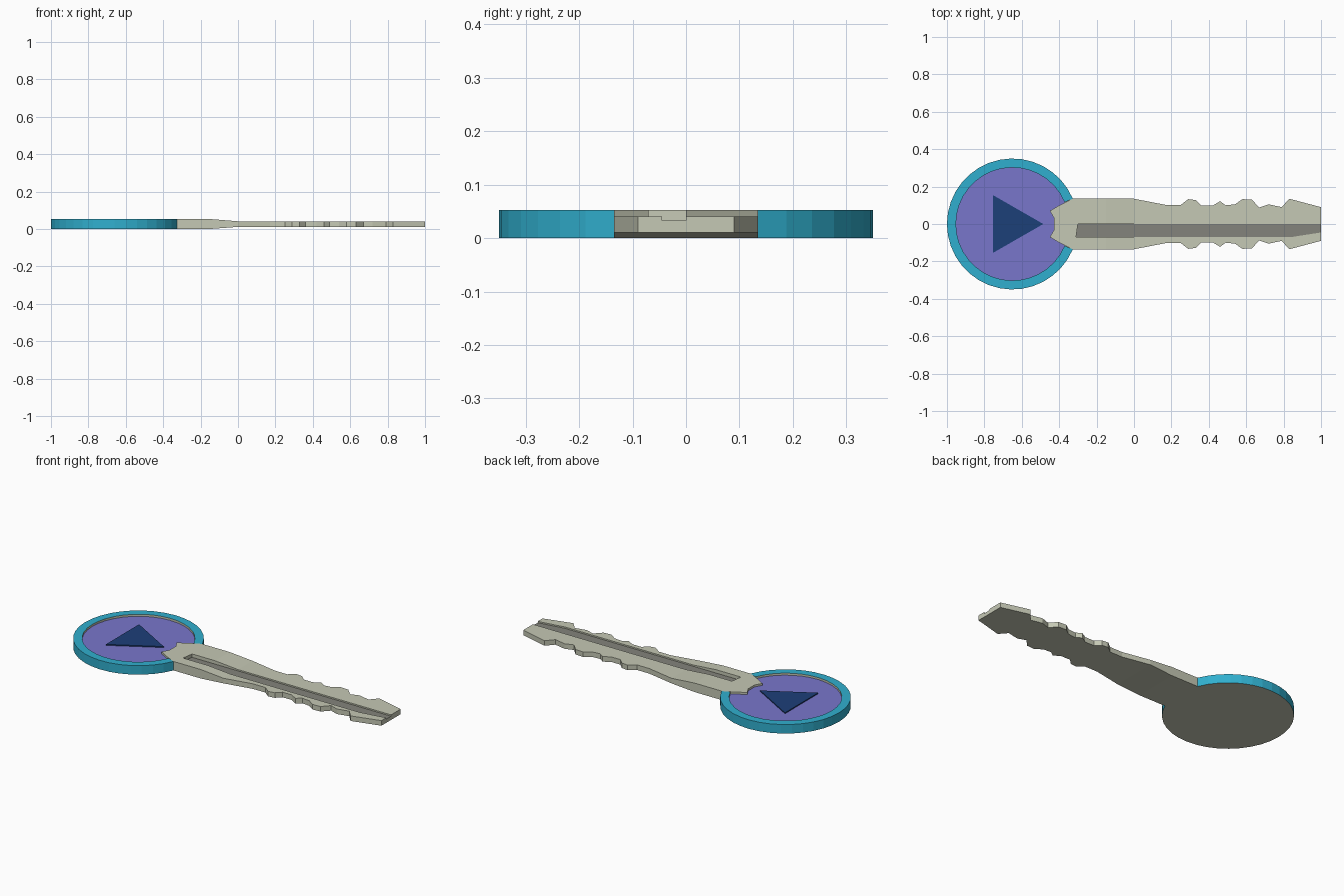
import bpy, bmesh, math

if "Cube" in bpy.data.objects:
    bpy.data.objects.remove(bpy.data.objects["Cube"])


def material(name, rgb):
    m = bpy.data.materials.new(name)
    m.diffuse_color = (*rgb, 1)
    m.use_nodes = True
    m.node_tree.nodes["Principled BSDF"].inputs["Base Color"].default_value = m.diffuse_color
    return m


STEEL = material("steel", (0.56, 0.58, 0.46))
GROOVE = material("groove_steel", (0.23, 0.23, 0.20))
CYAN = material("cyan", (0.03, 0.43, 0.62))
PURPLE = material("purple", (0.19, 0.18, 0.60))
NAVY = material("navy", (0.012, 0.05, 0.19))


def finish(name, bm, *mats):
    bmesh.ops.recalc_face_normals(bm, faces=bm.faces)
    me = bpy.data.meshes.new(name)
    bm.to_mesh(me)
    bm.free()
    for m in mats:
        me.materials.append(m)
    ob = bpy.data.objects.new(name, me)
    bpy.context.collection.objects.link(ob)
    return ob


def prism(points, z0, z1):
    bm = bmesh.new()
    f = bm.faces.new([bm.verts.new((x, y, z0)) for x, y in points])
    ext = bmesh.ops.extrude_face_region(bm, geom=[f])
    for v in ext["geom"]:
        if isinstance(v, bmesh.types.BMVert):
            v.co.z = z1
    return bm


TOP, FLOOR, CX = 0.053, 0.041, -0.65

# Round head: an open ring (gap filled by the neck), grey underside, purple floor
bm = bmesh.new()
gap, n = math.asin(0.135 / 0.35), 32
angles = [gap + (2 * math.pi - 2 * gap) * i / n for i in range(n + 1)]
rings = [[bm.verts.new((CX + r * math.cos(a), r * math.sin(a), z)) for a in angles]
         for r, z in ((0.35, 0), (0.35, TOP), (0.302, TOP), (0.302, FLOOR))]
for k, mat in enumerate((1, 1, 0)):
    a, b = rings[k], rings[k + 1]
    for i in range(n):
        bm.faces.new((a[i], a[i + 1], b[i + 1], b[i])).material_index = mat
bm.faces.new(rings[0])
bm.faces.new(rings[3]).material_index = 2
for k in range(1):
    bm.faces.new([r[0] for r in rings])
    bm.faces.new([r[-1] for r in rings])
finish("key_head", bm, STEEL, CYAN, PURPLE)

# Raised triangle on the head
finish("triangle_emblem",
       prism([(-0.755, 0.155), (-0.755, -0.155), (-0.485, 0)], FLOOR - 0.005, FLOOR + 0.006),
       NAVY)

# Blade outline: upper edge from neck to tip, mirrored for the lower edge
half = [(-0.427, 0.03), (-0.45, 0.07), (-0.40, 0.10), (-0.33, 0.135), (0, 0.135),
        (0.17, 0.102), (0.25, 0.102), (0.29, 0.133), (0.33, 0.128), (0.36, 0.098),
        (0.42, 0.098), (0.46, 0.122), (0.49, 0.10), (0.54, 0.105), (0.58, 0.133),
        (0.63, 0.13), (0.67, 0.088), (0.72, 0.105), (0.79, 0.09), (0.83, 0.135),
        (1.0, 0.09)]
bm = prism(half + [(x, -y) for x, y in reversed(half)], 0, TOP)
for x in (-0.15, 0):
    bmesh.ops.bisect_plane(bm, geom=bm.verts[:] + bm.edges[:] + bm.faces[:],
                           plane_co=(x, 0, 0), plane_no=(1, 0, 0))
for v in bm.verts:
    if v.co.x > -0.01:
        v.co.z = 0.011 if v.co.z < 0.02 else 0.041
blade = finish("key_blade", bm, STEEL, GROOVE)

# Long groove cut into the top of the blade, narrowing at the tip
GZ = 0.033
cutter = finish("groove_cutter",
                prism([(-0.30, 0), (-0.31, -0.07), (0.84, -0.07), (1.02, -0.042), (1.02, 0)],
                      GZ, 0.1))
cutter.hide_render = True
mod = blade.modifiers.new("groove", "BOOLEAN")
mod.operation = "DIFFERENCE"
mod.solver = "EXACT"
mod.object = cutter
bpy.context.view_layer.objects.active = blade
bpy.ops.object.modifier_apply(modifier=mod.name)
bpy.data.objects.remove(cutter)
for p in blade.data.polygons:
    p.material_index = int(abs(p.center.z - GZ) < 0.001 and p.normal.z > 0.99)
